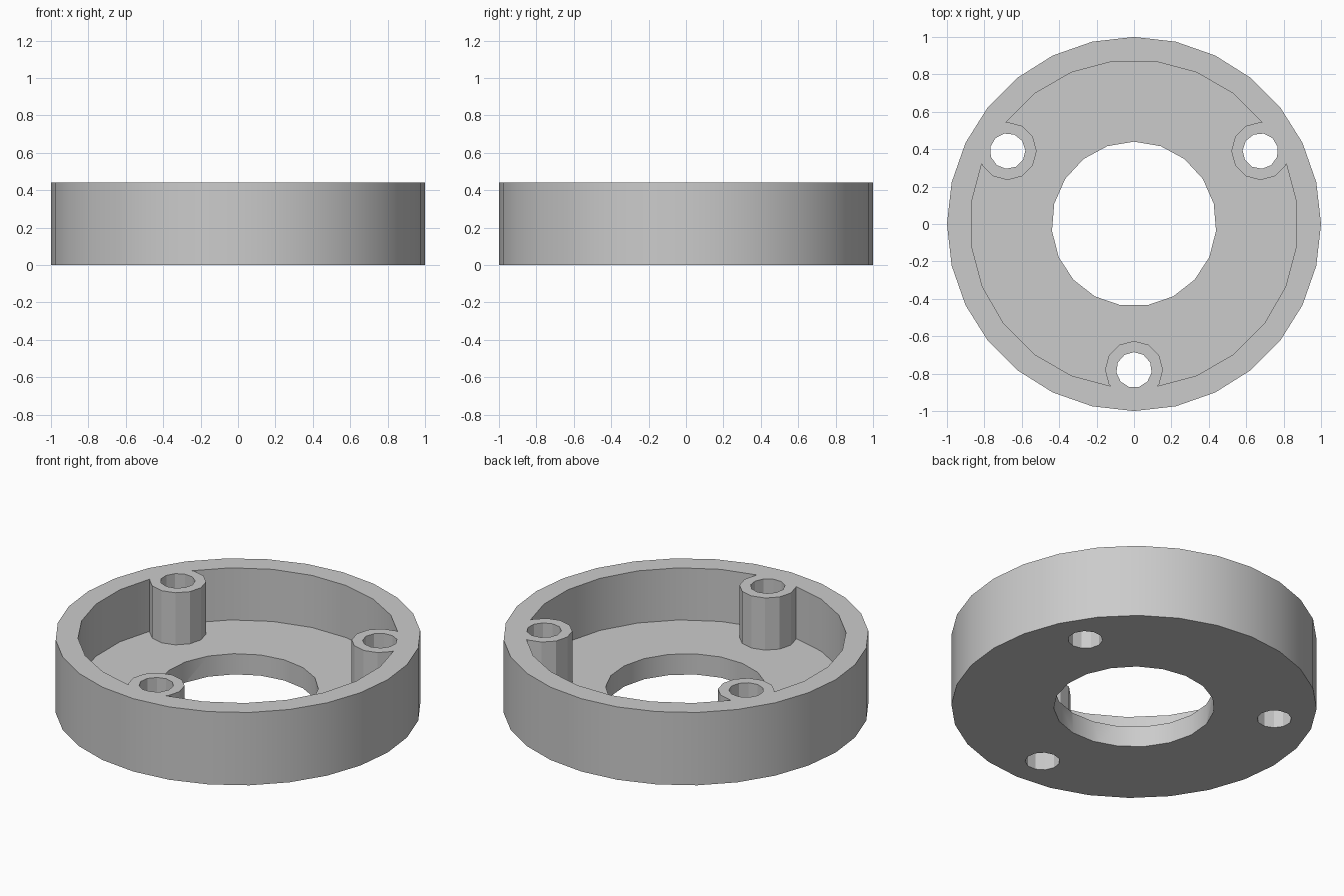
import bpy
import math

cube = bpy.data.objects.get("Cube")
if cube:
    bpy.data.objects.remove(cube, do_unlink=True)

HEIGHT, FLOOR = 0.44, 0.125
OVER = 0.1  # how far cutters pass through the surfaces

grey = bpy.data.materials.new("plain grey")
grey.use_nodes = True
colour = (0.6, 0.6, 0.6, 1)
grey.diffuse_color = colour
grey.node_tree.nodes["Principled BSDF"].inputs["Base Color"].default_value = colour


def prism(name, sides, radius, bottom, top, start, x=0, y=0):
    """Upright prism whose first corner points along the angle start."""
    ring = [start + math.tau * i / sides for i in range(sides)]
    verts = [(x + radius * math.cos(a), y + radius * math.sin(a), z)
             for z in (bottom, top) for a in ring]
    faces = [tuple(reversed(range(sides))), tuple(range(sides, 2 * sides))]
    for i in range(sides):
        j = (i + 1) % sides
        faces.append((i, j, j + sides, i + sides))
    mesh = bpy.data.meshes.new(name)
    mesh.from_pydata(verts, [], faces)
    mesh.materials.append(grey)
    obj = bpy.data.objects.new(name, mesh)
    bpy.context.collection.objects.link(obj)
    return obj


def cut(target, cutter):
    """Subtract the cutter, then discard it."""
    bpy.context.view_layer.objects.active = target
    mod = target.modifiers.new("cut", 'BOOLEAN')
    mod.operation = 'DIFFERENCE'
    mod.solver = 'EXACT'
    mod.object = cutter
    cutter.hide_render = True
    bpy.ops.object.modifier_apply(modifier=mod.name)
    bpy.data.objects.remove(cutter, do_unlink=True)


up = math.pi / 2

# Round housing and the open cavity that leaves its rim and floor
housing = prism("round_housing", 28, 1, 0, HEIGHT, up)
cavity = prism("cavity", 24, 0.877, FLOOR, HEIGHT + OVER, math.pi / 24)

# Three screw posts stay solid where they are taken out of the cavity
angles = [-up + math.tau * i / 3 for i in range(3)]
spots = [(0.78 * math.cos(a), 0.78 * math.sin(a), a + math.pi) for a in angles]
for x, y, inward in spots:
    cut(cavity, prism("post", 12, 0.155, -OVER, HEIGHT + 2 * OVER, inward, x, y))
cut(housing, cavity)

# Screw holes and central opening, all the way through
for x, y, inward in spots:
    cut(housing, prism("screw_hole", 11, 0.095, -OVER, HEIGHT + OVER, inward, x, y))
cut(housing, prism("centre_hole", 19, 0.44, -OVER, HEIGHT + OVER, up))

# Smooth round walls with crisp edges
bpy.ops.object.select_all(action='DESELECT')
housing.select_set(True)
bpy.context.view_layer.objects.active = housing
bpy.ops.object.shade_smooth_by_angle(angle=math.radians(29))
